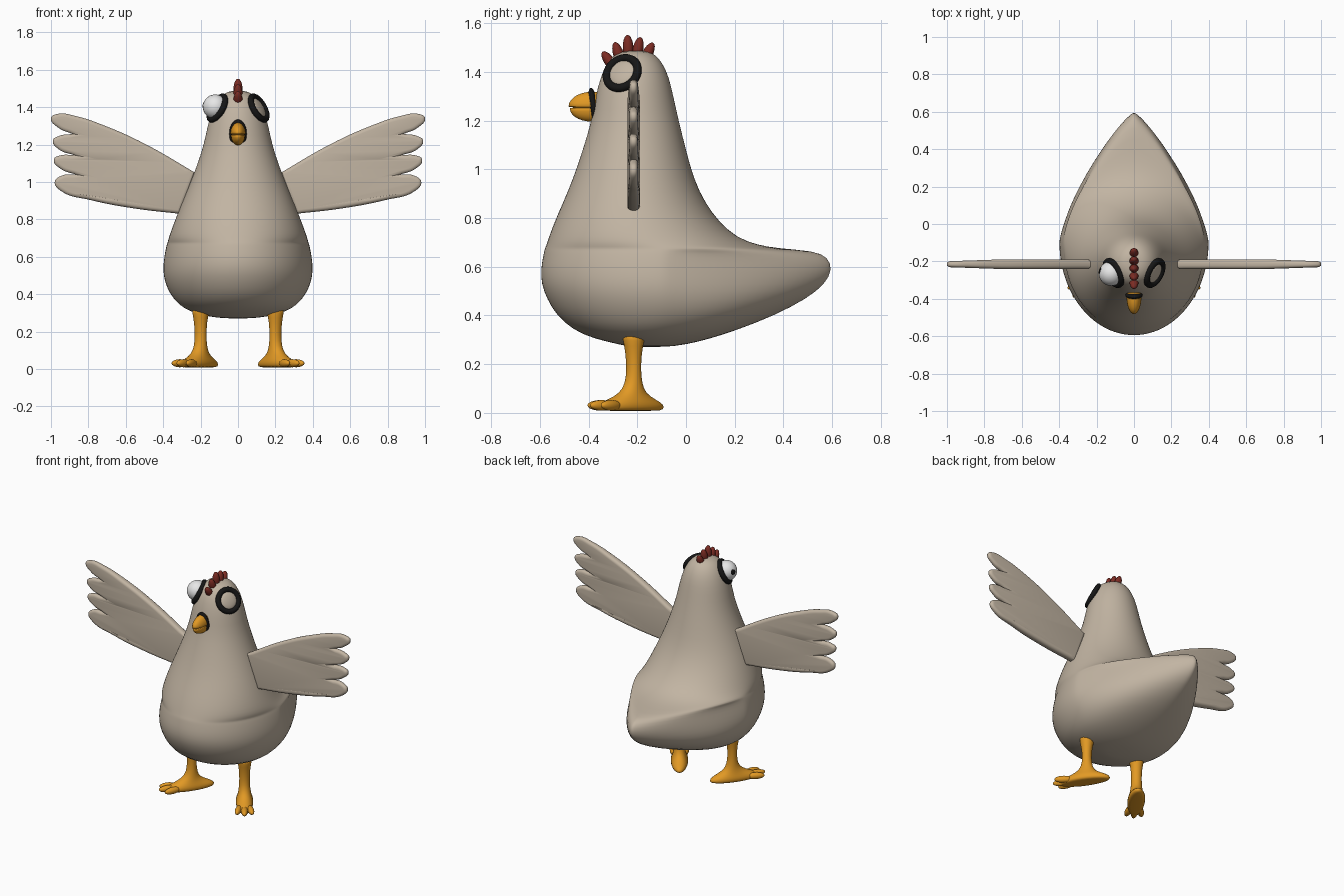
import bpy, bmesh, math
from mathutils import Matrix, Vector

cube = bpy.data.objects.get("Cube")
if cube:
    bpy.data.objects.remove(cube, do_unlink=True)


def material(name, r, g, b):
    m = bpy.data.materials.new(name)
    m.use_nodes = True
    m.diffuse_color = (r, g, b, 1)
    m.node_tree.nodes["Principled BSDF"].inputs["Base Color"].default_value = (r, g, b, 1)
    return m


FEATHER = material("beige feathers", 0.54, 0.46, 0.365)
ORANGE = material("orange skin", 0.76, 0.32, 0.018)
RED = material("dark red comb", 0.2, 0.025, 0.017)
BLACK = material("black trim", 0.008, 0.008, 0.008)
WHITE = material("eye white", 0.82, 0.82, 0.82)


def finish(name, bm, mat, mirror=False, subdivide=0):
    """Turn a bmesh into a smooth object, optionally mirrored across x."""
    bmesh.ops.recalc_face_normals(bm, faces=bm.faces)
    mesh = bpy.data.meshes.new(name)
    bm.to_mesh(mesh)
    bm.free()
    mesh.materials.clear()
    mesh.materials.append(mat)
    mesh.shade_smooth()
    obj = bpy.data.objects.new(name, mesh)
    bpy.context.collection.objects.link(obj)
    if mirror:
        obj.modifiers.new("Mirror", 'MIRROR').use_mirror_merge = False
    if subdivide:
        mod = obj.modifiers.new("Subdivision", 'SUBSURF')
        mod.levels = mod.render_levels = subdivide
    return obj


def add_loft(bm, rings):
    """Skin a stack of point rings and cap both ends."""
    loops = [[bm.verts.new(p) for p in ring] for ring in rings]
    n = len(loops[0])
    for a, b in zip(loops, loops[1:]):
        for i in range(n):
            j = (i + 1) % n
            bm.faces.new((a[i], a[j], b[j], b[i]))
    bm.faces.new(loops[0])
    bm.faces.new(loops[-1])


def add_ellipsoid(bm, centre, radii, rotation=Matrix(), segments=28):
    matrix = Matrix.Translation(centre) @ rotation @ Matrix.Diagonal((*radii, 1))
    return bmesh.ops.create_uvsphere(bm, u_segments=segments, v_segments=segments // 2,
                                     radius=1, matrix=matrix)["verts"]


def ellipsoid(name, mat, centre, radii, rotation=Matrix(), mirror=False):
    bm = bmesh.new()
    add_ellipsoid(bm, centre, radii, rotation)
    return finish(name, bm, mat, mirror)


# Body: horizontal sections (height, front, back, half width), tail side pointed
SECTIONS = [
    (1.488, -.24, -.17, .035), (1.475, -.29, -.13, .075), (1.44, -.325, -.098, .112),
    (1.38, -.35, -.07, .14), (1.3, -.372, -.052, .163), (1.2, -.387, -.03, .182),
    (1.08, -.424, 0, .222), (.96, -.464, .032, .27), (.86, -.507, .08, .312),
    (.78, -.542, .14, .343), (.72, -.564, .21, .365), (.69, -.574, .29, .374),
    (.675, -.58, .38, .378), (.665, -.583, .53, .382), (.64, -.588, .585, .388),
    (.59, -.597, .605, .397), (.53, -.595, .575, .402), (.47, -.573, .5, .394),
    (.4, -.533, .365, .365), (.34, -.463, .21, .315), (.305, -.38, .1, .25),
    (.28, -.27, 0, .16), (.27, -.22, -.09, .06)]


def body_ring(z, front, back, width, n=48):
    mid = min((front + back) / 2, -.1)
    stretch = min(max(((back - mid) / width - 1) / .75, 0), 1)
    ring = []
    for i in range(n):
        t = math.tau * i / n
        c, s = math.cos(t), math.sin(t)
        power = 2 / (2 - .75 * stretch) if s > 0 else 1
        x = math.copysign(abs(c) ** power, c) * width
        reach = back - mid if s > 0 else mid - front
        ring.append((x, mid + math.copysign(abs(s) ** power, s) * reach, z))
    return ring


bm = bmesh.new()
add_loft(bm, [body_ring(*row) for row in SECTIONS])
finish("body", bm, FEATHER, subdivide=1)

# Wings: rounded plate with four feather fingers; sharp corners at root and notches
OUTLINE = [
    (.23, 1.05, 1), (.49, 1.2, 0), (.71, 1.3, 0), (.87, 1.353, 0), (.965, 1.364, 0),
    (1, 1.342, 0), (.96, 1.29, 0), (.885, 1.257, 1), (.96, 1.245, 0), (.99, 1.222, 0),
    (.96, 1.176, 0), (.878, 1.144, 1), (.95, 1.142, 0), (.985, 1.12, 0), (.947, 1.07, 0),
    (.868, 1.04, 1), (.94, 1.035, 0), (.98, 1.0, 0), (.946, .952, 0), (.79, .904, 0),
    (.55, .858, 0), (.31, .83, 1)]
curve = bpy.data.curves.new("wing outline", 'CURVE')
curve.dimensions = '2D'
curve.fill_mode = 'BOTH'
curve.extrude, curve.bevel_depth, curve.offset = .006, .02, -.02
curve.bevel_resolution = 3
spline = curve.splines.new('BEZIER')
spline.bezier_points.add(len(OUTLINE) - 1)
spline.use_cyclic_u = True
spline.resolution_u = 6
for point, (x, z, sharp) in zip(spline.bezier_points, OUTLINE):
    point.co = (x, z, 0)
    point.handle_left_type = point.handle_right_type = 'VECTOR' if sharp else 'AUTO'
helper = bpy.data.objects.new("wing outline", curve)
bpy.context.collection.objects.link(helper)
graph = bpy.context.evaluated_depsgraph_get()
flat = bpy.data.meshes.new_from_object(helper.evaluated_get(graph))
bpy.data.objects.remove(helper, do_unlink=True)
bm = bmesh.new()
bm.from_mesh(flat)
bpy.data.meshes.remove(flat)
bmesh.ops.remove_doubles(bm, verts=bm.verts, dist=.0002)
for v in bm.verts:
    x, z, depth = v.co
    thin = 1 - .4 * max(0, (x - .7) / .3)
    v.co = (x, -.215 + depth * thin, z)
wing = finish("wings", bm, FEATHER, mirror=True)
bpy.ops.object.select_all(action='DESELECT')
wing.select_set(True)
bpy.context.view_layer.objects.active = wing
bpy.ops.object.shade_smooth_by_angle(angle=math.radians(35))

# Legs: shank flaring into a long foot turned outwards, with three toes
LEG = [(.33, 0, .047, .047), (.3, 0, .045, .045), (.25, 0, .033, .035), (.18, 0, .028, .032),
       (.12, 0, .035, .035), (.08, .005, .06, .042), (.055, .01, .115, .05),
       (.035, .015, .165, .056), (.012, .015, .165, .052), (.008, .015, .13, .035)]
turn = Matrix.Translation((.2, -.215, 0)) @ Matrix.Rotation(math.radians(35), 4, 'Z')
bm = bmesh.new()
rings = []
for z, forward, length, width in LEG:
    angles = [math.tau * i / 24 for i in range(24)]
    rings.append([turn @ Vector((width * math.cos(a), -forward + length * math.sin(a), z))
                  for a in angles])
add_loft(bm, rings)
for side in (-1, 0, 1):
    spread = Matrix.Rotation(.2 * side, 4, 'Z')
    centre = turn @ Vector((.038 * side, -.16 + .02 * abs(side), .031))
    add_ellipsoid(bm, centre, (.021, .06, .022), turn.to_3x3().to_4x4() @ spread, 16)
finish("legs", bm, ORANGE, mirror=True, subdivide=1)

# Beak: two half shells over a dark mouth patch
ellipsoid("mouth_patch", BLACK, (0, -.38, 1.257), (.047, .02, .078), Matrix.Rotation(.14, 4, 'X'))
for name, z, up, radii in (("upper_beak", 1.258, 1, (.04, .095, .06)),
                           ("lower_beak", 1.25, -1, (.037, .09, .054))):
    bm = bmesh.new()
    for v in add_ellipsoid(bm, (0, -.387, z), radii):
        if (v.co.z - z) * up < 0:
            v.co.z = z + (v.co.z - z) * .1
    finish(name, bm, ORANGE)

# Comb: fan of five lobes along the crown
bm = bmesh.new()
hub = Vector((0, -.23, 1.33))
for y, z in ((-.343, 1.483), (-.293, 1.522), (-.24, 1.552), (-.187, 1.543), (-.135, 1.52)):
    tip = Vector((0, y, z))
    direction = (tip - hub).normalized()
    lean = direction.to_track_quat('Z', 'X').to_matrix().to_4x4()
    add_ellipsoid(bm, tip - direction * .055, (.022, .024, .055), lean, 20)
finish("comb", bm, RED)

# Eye sockets: black rings around lidded centres
socket = Vector((.11, -.262, 1.395))
facing = Vector((1, -.5, .58)).to_track_quat('Z', 'Y').to_matrix().to_4x4()
bpy.ops.mesh.primitive_torus_add(major_segments=40, minor_segments=12,
                                 major_radius=.069, minor_radius=.017, location=(0, 0, 0))
ring = bpy.context.object
ring.name = "eye_rings"
ring.data.transform(Matrix.Translation(socket) @ facing)
ring.data.materials.append(BLACK)
ring.data.shade_smooth()
ring.modifiers.new("Mirror", 'MIRROR')
ellipsoid("eye_lids", FEATHER, socket, (.057, .057, .016), facing, mirror=True)

# Right eyeball and its pupil
eye = Vector((-.122, -.265, 1.402))
gaze = Vector((-.95, .25, .18)).normalized()
ellipsoid("right_eyeball", WHITE, eye, (.066, .066, .066))
ellipsoid("right_pupil", BLACK, eye + gaze * .0635, (.018, .018, .004),
          gaze.to_track_quat('Z', 'Y').to_matrix().to_4x4())
